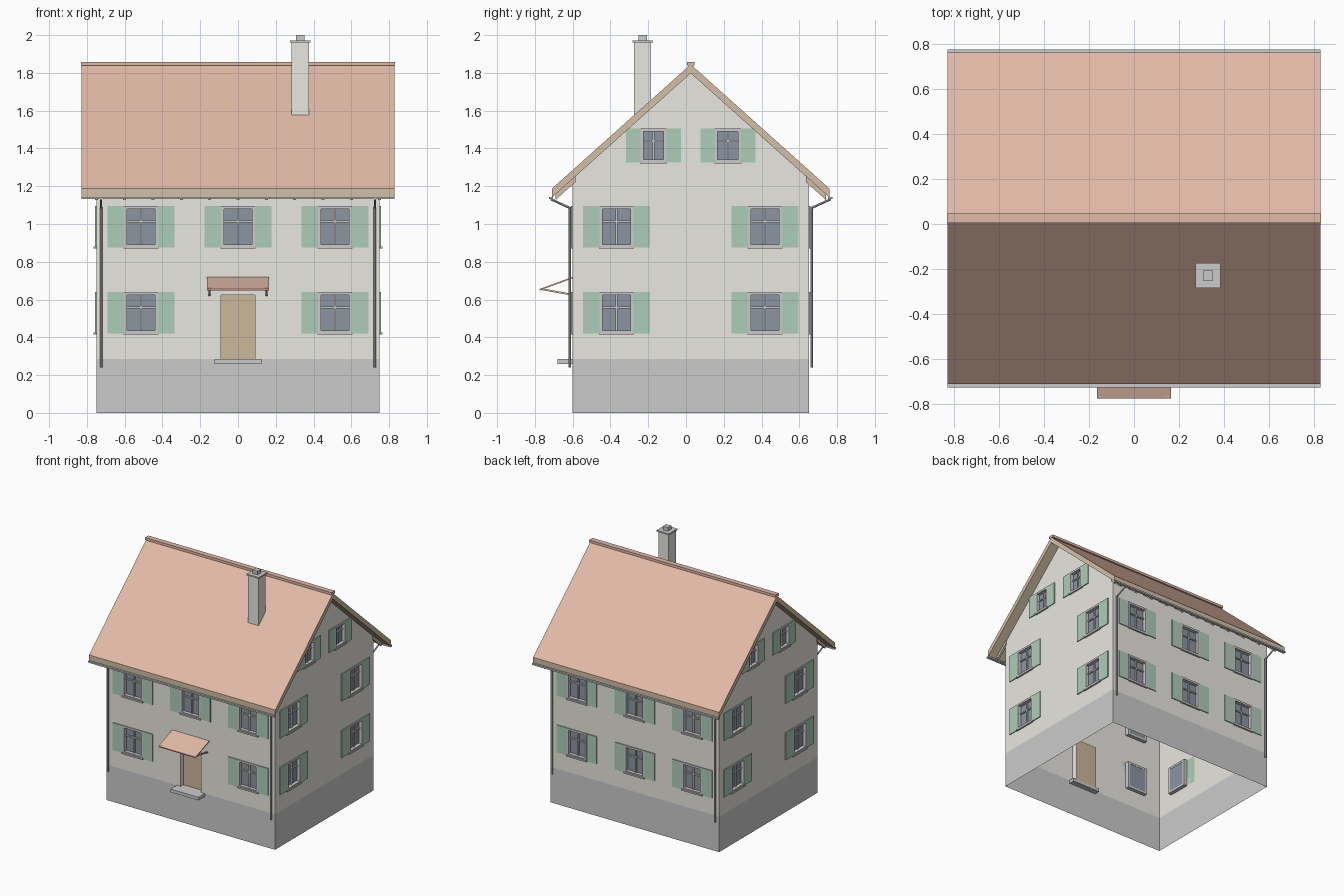
import bpy, bmesh, math
from mathutils import Matrix, Vector

if "Cube" in bpy.data.objects:
    bpy.data.objects.remove(bpy.data.objects["Cube"])

CY = 0.025            # y of the ridge line
SLOPE = 0.895
RIDGE = 1.845


def mat(name, r, g, b):
    m = bpy.data.materials.new(name)
    m.diffuse_color = (r, g, b, 1)
    m.use_nodes = True
    m.node_tree.nodes["Principled BSDF"].inputs["Base Color"].default_value = m.diffuse_color
    return m


PLASTER = mat("plaster", .82, .80, .75)
STONE = mat("stone", .69, .68, .67)
TILE = mat("tile", .76, .49, .39)
WOOD = mat("wood", .64, .53, .38)
GREEN = mat("green", .42, .61, .48)
GLASS = mat("glass", .26, .30, .35)
DOOR = mat("door_brown", .61, .48, .33)
GREY = mat("grey", .68, .68, .67)


def finish(name, bm, m, recalc=True):
    if recalc:
        bmesh.ops.recalc_face_normals(bm, faces=bm.faces)
    me = bpy.data.meshes.new(name)
    bm.to_mesh(me)
    bm.free()
    me.materials.append(m)
    ob = bpy.data.objects.new(name, me)
    bpy.context.collection.objects.link(ob)
    return ob


def box(bm, x0, x1, y0, y1, z0, z1, M=Matrix()):
    L = Matrix.Translation(((x0 + x1) / 2, (y0 + y1) / 2, (z0 + z1) / 2))
    S = Matrix.Diagonal((x1 - x0, y1 - y0, z1 - z0, 1))
    bmesh.ops.create_cube(bm, size=1, matrix=M @ L @ S)


def prism(bm, pts, x0, x1):
    # closed (y, z) profile extruded along x
    f = bm.faces.new([bm.verts.new((x0, y, z)) for y, z in pts])
    r = bmesh.ops.extrude_face_region(bm, geom=[f])
    vs = [v for v in r["geom"] if isinstance(v, bmesh.types.BMVert)]
    bmesh.ops.translate(bm, vec=(x1 - x0, 0, 0), verts=vs)


def tube(bm, a, b, r):
    a, b = Vector(a), Vector(b)
    d = b - a
    M = Matrix.Translation((a + b) / 2) @ d.to_track_quat("Z", "Y").to_matrix().to_4x4()
    bmesh.ops.create_cone(bm, cap_ends=True, segments=10, radius1=r, radius2=r,
                          depth=d.length, matrix=M)


def facade(angle, dist):
    # local x runs along the wall, local -y points outward
    return (Matrix.Translation((0, CY, 0)) @ Matrix.Rotation(math.radians(angle), 4, "Z")
            @ Matrix.Translation((0, -dist, 0)))


def roof_z(dy):
    return RIDGE - SLOPE * dy


# Windows: (centre along wall, centre z, half width, half height, shutter edge)
def win(u, z):
    return (u, z, .09, .11, .178)


LOW, UP = .53, .985
front_w = [win(u, UP) for u in (-.513, 0, .513)] + [win(u, LOW) for u in (-.513, .513)]
back_w = [win(u, z) for u in (-.513, 0, .513) for z in (LOW, UP)]
side_w = [win(u, z) for u in (-.393, .393) for z in (LOW, UP)]
side_w += [(u, 1.415, .07, .09, .145) for u in (-.197, .197)]

# Wall outlines in (along, z)
B = .285
EAVE = roof_z(.625) - .04
long_top = [(.75, EAVE), (-.75, EAVE)]
front_o = [(-.75, B), (-.09, B), (-.09, .625), (.09, .625), (.09, B), (.75, B)] + long_top
back_o = [(-.75, B), (.75, B)] + long_top
side_o = [(-.625, B), (.625, B), (.625, EAVE), (0, RIDGE - .04), (-.625, EAVE)]

facades = [(facade(0, .625), front_o, front_w), (facade(180, .625), back_o, back_w),
           (facade(90, .75), side_o, side_w), (facade(-90, .75), side_o, side_w)]

walls, frames, glass, shutters = (bmesh.new() for _ in range(4))
for M, outline, wins in facades:
    # thin wall with window openings
    w = bmesh.new()
    loops = [outline]
    for u, z, hw, hh, so in wins:
        a, h = hw - .01, hh - .01
        loops.append([(u - a, z - h), (u + a, z - h), (u + a, z + h), (u - a, z + h)])
    for lp in loops:
        vs = [w.verts.new((x, 0, z)) for x, z in lp]
        for i in range(len(vs)):
            w.edges.new((vs[i - 1], vs[i]))
    bmesh.ops.triangle_fill(w, use_beauty=True, edges=w.edges[:], normal=(0, -1, 0))
    for f in w.faces:
        f.normal_update()
        if f.normal.y > 0:
            f.normal_flip()
    w.transform(M)
    tmp = bpy.data.meshes.new("tmp")
    w.to_mesh(tmp)
    w.free()
    walls.from_mesh(tmp)
    bpy.data.meshes.remove(tmp)
    for u, z, hw, hh, so in wins:
        t = .016
        for s in (-1, 1):
            # jambs, rails, shutters
            e = sorted((u + s * hw, u + s * (hw - t)))
            box(frames, *e, -.008, .03, z - hh, z + hh, M)
            e = sorted((z + s * hh, z + s * (hh - t)))
            box(frames, u - hw + t, u + hw - t, -.008, .03, *e, M)
            e = sorted((u + s * hw, u + s * so))
            box(shutters, *e, -.007, 0, z - hh, z + hh, M)
        # glazing bars and sill
        zb = z + .26 * hh
        box(frames, u - .005, u + .005, .01, .022, z - hh + t, z + hh - t, M)
        box(frames, u - hw + t, u + hw - t, .01, .022, zb - .005, zb + .005, M)
        box(frames, u - hw - .002, u + hw + .002, -.014, 0, z - hh - .006, z - hh + .006, M)
        box(glass, u - hw + t, u + hw - t, .02, .028, z - hh + t, z + hh - t, M)
bmesh.ops.remove_doubles(walls, verts=walls.verts, dist=1e-4)
finish("walls", walls, PLASTER, recalc=False)
finish("window_frames", frames, GREY)
finish("window_glass", glass, GLASS)
finish("shutters", shutters, GREEN)

# Plinth, open below and above
bm = bmesh.new()
box(bm, -.75, .75, CY - .625, CY + .625, 0, B)
bmesh.ops.delete(bm, geom=[f for f in bm.faces if abs(f.normal.z) > .5], context="FACES")
finish("plinth", bm, STONE)

# Door in its recess
bm = bmesh.new()
box(bm, -.09, .09, -.565, -.555, B, .625)
finish("door", bm, DOOR)
bm = bmesh.new()
for s in (-1, 1):
    box(bm, *sorted((s * .09, s * .094)), -.6, -.555, B, .625)
box(bm, -.094, .094, -.6, -.555, .625, .629)
finish("door_jamb", bm, PLASTER)
bm = bmesh.new()
box(bm, -.125, .125, -.68, -.555, .26, B)
finish("door_step", bm, STONE)

# Porch canopy and brackets
bm = bmesh.new()
prism(bm, [(-.775, .648), (-.6, .712), (-.6, .72), (-.775, .656)], -.165, .165)
finish("porch_roof", bm, TILE)
bm = bmesh.new()
for x in (-.15, .15):
    prism(bm, [(-.765, .65), (-.765, .66), (-.6, .63), (-.6, .62)], x - .005, x + .005)
finish("porch_brackets", bm, WOOD)

# Roof: wooden deck with tile skin, rafter tails, ridge
EH = .735
deck, tiles, tails, gutters, pipes = (bmesh.new() for _ in range(5))
for s in (-1, 1):
    Y = lambda d: CY + s * d
    prism(deck, [(Y(0), RIDGE - .005), (Y(EH), roof_z(EH) - .005),
                 (Y(EH), roof_z(EH) - .047), (Y(0), RIDGE - .047)], -.828, .828)
    prism(tiles, [(Y(0), RIDGE), (Y(EH), roof_z(EH)),
                  (Y(EH), roof_z(EH) - .005), (Y(0), RIDGE - .005)], -.828, .828)
    for i in range(11):
        x = -.75 + .15 * i
        prism(tails, [(Y(.61), roof_z(.61) - .047), (Y(.715), roof_z(.715) - .047),
                      (Y(.715), roof_z(.715) - .077), (Y(.61), roof_z(.61) - .077)],
              x - .008, x + .008)
    # gutter and downpipes
    box(gutters, -.828, .828, *sorted((Y(.728), Y(.75))), 1.132, 1.144)
    for x in (-.725, .725):
        tube(pipes, (x, Y(.742), 1.132), (x, Y(.64), 1.085), .006)
        tube(pipes, (x, Y(.64), 1.09), (x, Y(.64), .24), .007)
finish("roof_deck", deck, WOOD)
finish("roof_tiles", tiles, TILE)
finish("rafter_tails", tails, WOOD)
finish("gutters", gutters, GREY)
finish("downpipes", pipes, GREY)
bm = bmesh.new()
box(bm, -.83, .83, CY - .021, CY + .021, 1.838, 1.858)
finish("ridge_cap", bm, TILE)

# Chimney
bm = bmesh.new()
box(bm, .283, .375, -.274, -.184, 1.56, 1.96)
finish("chimney_shaft", bm, PLASTER)
bm = bmesh.new()
box(bm, .274, .384, -.284, -.174, 1.96, 1.971)
box(bm, .307, .351, -.251, -.207, 1.971, 2.0)
finish("chimney_cap", bm, GREY)
